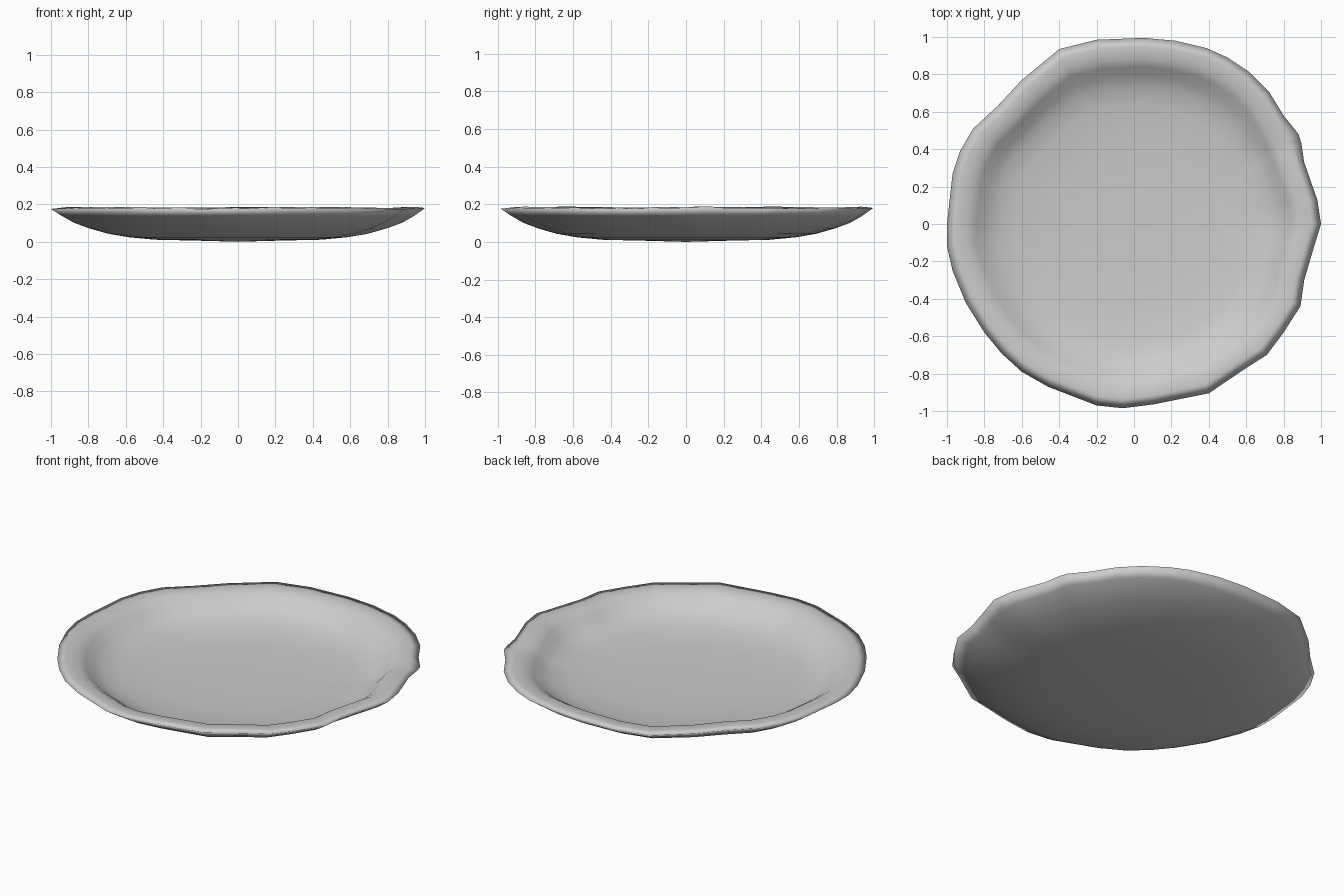
import bpy, bmesh, math

if "Cube" in bpy.data.objects:
    bpy.data.objects.remove(bpy.data.objects["Cube"])

# Hand-shaped rim outline seen from above
outline = [(1, 0), (.98, .13), (.91, .33), (.895, .43), (.88, .48), (.8, .58),
           (.72, .71), (.62, .81), (.5, .89), (.39, .94), (.22, .98), (.05, .995),
           (-.2, .985), (-.4, .935), (-.6, .77), (-.73, .63), (-.86, .51),
           (-.93, .39), (-.97, .27), (-1, 0), (-1, -.12), (-.97, -.25),
           (-.9, -.42), (-.8, -.58), (-.71, -.69), (-.6, -.79), (-.46, -.87),
           (-.2, -.97), (-.06, -.985), (.1, -.965), (.4, -.905), (.6, -.77),
           (.71, -.7), (.8, -.58), (.89, -.44), (.91, -.3), (.96, -.13)]

# Cross-section from underside centre, out to the rim, then in to the floor:
# (radius, height, how strongly the ring follows the uneven outline)
profile = [(.22, .006, 0), (.45, .011, .2), (.59, .024, .4), (.70, .043, .6),
           (.80, .072, .8), (.88, .102, .9), (.94, .137, 1), (1, .178, 1),
           (.95, .184, 1), (.885, .18, 1), (.845, .155, .95), (.80, .118, .85),
           (.74, .087, .7), (.65, .066, .5), (.45, .052, .2), (.22, .047, 0)]

bm = bmesh.new()


def ring(radius, height, follow):
    verts = []
    for x, y in outline:
        r = math.hypot(x, y)
        a = math.atan2(y, x)
        s = radius * (follow + (1 - follow) * .98 / r)
        z = height
        if height > .15:
            z += .003 * math.sin(5 * a + 1)
        # small pinched fold on the right of the lip
        pinch = math.exp(-((a - .49) / .09) ** 2)
        if .84 < radius < .96 and height > .15:
            s -= .025 * pinch
            z -= .012 * pinch
        verts.append(bm.verts.new((x * s, y * s, z)))
    return verts


# Shell surface
rings = [ring(*p) for p in profile]
n = len(outline)
for low, high in zip(rings, rings[1:]):
    for i in range(n):
        j = (i + 1) % n
        bm.faces.new((low[i], low[j], high[j], high[i]))

# Underside and floor centres
for loop, z in ((rings[0], 0), (rings[-1], .046)):
    c = bm.verts.new((0, 0, z))
    for i in range(n):
        bm.faces.new((loop[i], loop[(i + 1) % n], c))
bmesh.ops.recalc_face_normals(bm, faces=bm.faces)
for f in bm.faces:
    f.smooth = True

mesh = bpy.data.meshes.new("plate")
bm.to_mesh(mesh)
bm.free()
plate = bpy.data.objects.new("plate", mesh)
bpy.context.collection.objects.link(plate)
